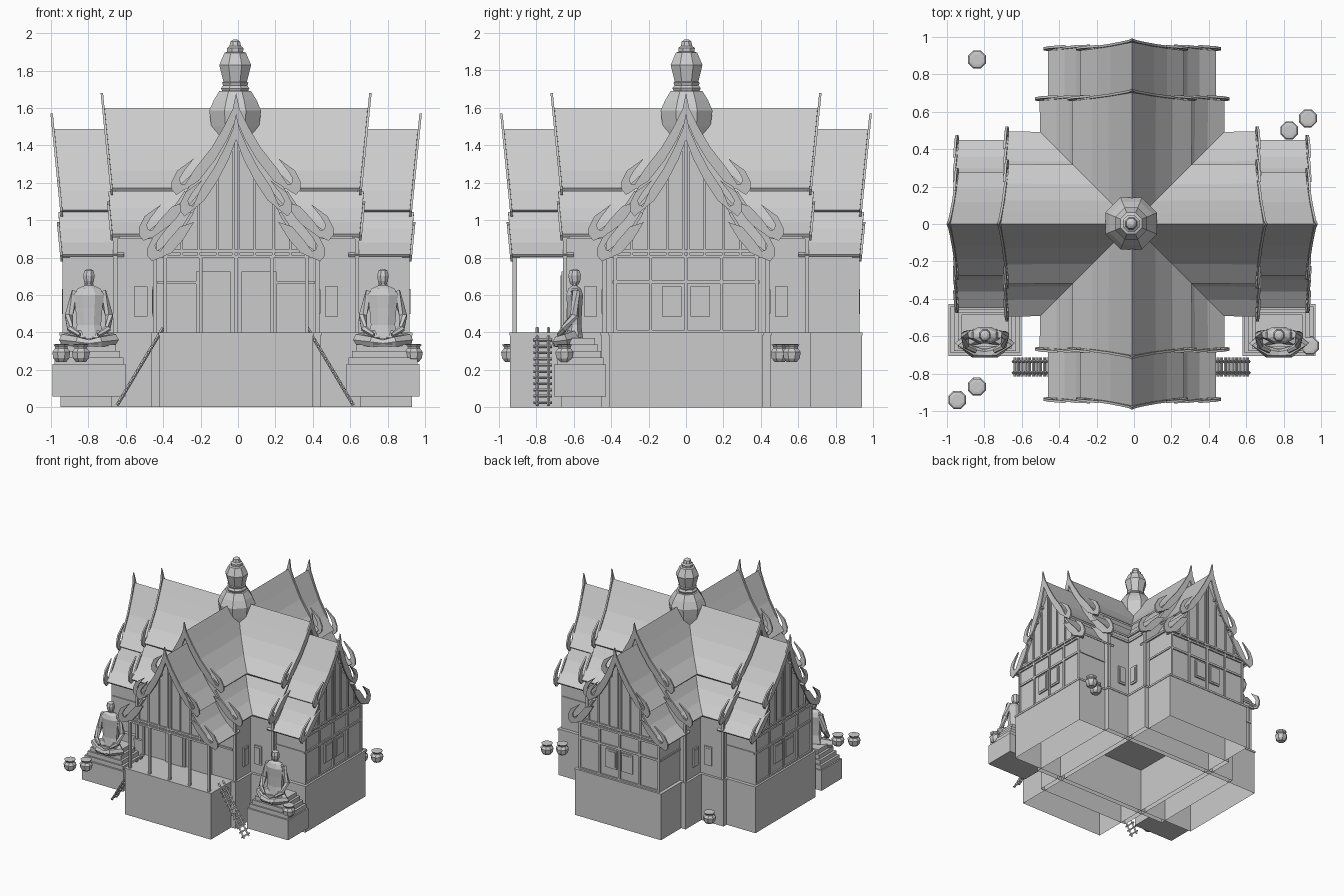
import bpy, bmesh, math
from collections import defaultdict
from mathutils import Vector

if "Cube" in bpy.data.objects:
    bpy.data.objects.remove(bpy.data.objects["Cube"])

CX, CY = -0.01, 0.0
parts = defaultdict(bmesh.new)
QUARTER = [(1, 0), (0, 1), (-1, 0), (0, -1)]      # arms: right, back, left, front
FRONT = 3


def place(k, a, d, z):
    """Arm coordinates (along, sideways, up) to world."""
    c, s = QUARTER[k]
    return Vector((CX + a * c - d * s, CY + a * s + d * c, z))


def loft(name, loops):
    """Skin closed rings of points and cap both ends."""
    bm = parts[name]
    vs = [[bm.verts.new(p) for p in lp] for lp in loops]
    n = len(vs[0])
    for A, B in zip(vs, vs[1:]):
        for i in range(n):
            j = (i + 1) % n
            bm.faces.new((A[i], A[j], B[j], B[i]))
    bm.faces.new(vs[0][::-1])
    bm.faces.new(vs[-1])


def prism(name, k, outline, a0, a1):
    f0 = a0 if callable(a0) else (lambda z: a0)
    f1 = a1 if callable(a1) else (lambda z: a1)
    loft(name, [[place(k, f(z), d, z) for d, z in outline] for f in (f0, f1)])


def box(name, k, a0, a1, d0, d1, z0, z1):
    prism(name, k, [(d0, z0), (d1, z0), (d1, z1), (d0, z1)], a0, a1)


def world_box(name, x0, x1, y0, y1, z0, z1):
    loft(name, [[(x0, y0, z), (x1, y0, z), (x1, y1, z), (x0, y1, z)] for z in (z0, z1)])


def lathe(name, x, y, rings, n=8, squash=1.0):
    loft(name, [[(x + r * math.cos((i + .5) * math.tau / n),
                  y + squash * r * math.sin((i + .5) * math.tau / n), z)
                 for i in range(n)] for z, r in rings])


def tube(name, pts, radii, n=6):
    pts = [Vector(p) for p in pts]
    loops = []
    for i, (p, r) in enumerate(zip(pts, radii)):
        t = pts[min(i + 1, len(pts) - 1)] - pts[max(i - 1, 0)]
        q = t.to_track_quat('Z', 'Y')
        loops.append([p + q @ Vector((r * math.cos(j * math.tau / n), r * math.sin(j * math.tau / n), 0))
                      for j in range(n)])
    loft(name, loops)


# roof cross-sections: upper and lower roof, two tiers each
UPPER = [[(0, 1.59), (.055, 1.485), (.12, 1.375), (.21, 1.26), (.315, 1.165)],
         [(.27, 1.15), (.33, 1.06), (.40, .985), (.49, .92)]]
LOWER = [[(0, 1.48), (.05, 1.375), (.11, 1.26), (.18, 1.155), (.27, 1.05)],
         [(.235, 1.04), (.29, .95), (.355, .875), (.445, .81)]]
HOOK = [(.005, -.03), (.03, 0), (.03, .04), (0, .10), (-.09, .165),
        (-.035, .095), (-.012, .055), (-.02, .03), (-.04, .025)][::-1]


def roof_tier(name, k, s, pts, start, end):
    bm = parts[name]
    lean = lambda z: end + .1 * (z - pts[-1][1])
    rows = [(bm.verts.new(place(k, d if start is None else start, s * d, z)),
             bm.verts.new(place(k, lean(z), s * d, z))) for d, z in pts]
    for A, B in zip(rows, rows[1:]):
        bm.faces.new((A[0], A[1], B[1], B[0]))
    # gable board with ridge spike and horn
    top = [(d + .01, z + .015) for d, z in pts[1:-1]]
    if pts[0][0] == 0:
        top = [(0, pts[0][1] + .09), (.018, pts[0][1] + .005)] + top
    de, ze = pts[-1]
    horn = [(de + x, ze + z) for x, z in HOOK]
    low = [(max(d - .01, 0), z - .05) for d, z in pts[:-1]][::-1]
    outline = [(s * d, z) for d, z in top + horn + low]
    prism("gable_boards", k, outline, lean, lambda z: lean(z) + .013)
    # purlin ends
    for (d, z), (d2, z2) in zip(pts[1:], pts[2:]):
        x, h = s * (d + d2) / 2, (z + z2) / 2 - .035
        box("purlins", k, end - .04, end + .012, x - .009, x + .009, h - .009, h + .009)


def house(hw, zlow, prof):
    half = [(d, z - .02) for d, z in prof if d < hw - .02]
    side = [(hw, zlow)] + [(hw, prof[-1][1] + .035)] + half[:0:-1]
    return side + [half[0]] + [(-d, z) for d, z in side[::-1]]


UP_PROF = UPPER[0][:4] + [(.29, 1.14)] + UPPER[1][1:]
LOW_PROF = LOWER[0][:4] + [(.25, 1.03)] + LOWER[1][1:]


def window(k, a, d, w, z0=.485, z1=.645):
    box("windows", k, a, a + .012, d - w, d + w, z0, z1)
    box("window_panels", k, a, a + .016, d - w + .012, d + w - .012, z0 + .014, z1 - .014)


for k in range(4):
    # roofs, mitred at the crossing
    for s in (-1, 1):
        for t in (0, 1):
            roof_tier("roof_upper", k, s, UPPER[t], None, .66)
            roof_tier("roof_lower", k, s, LOWER[t], .6, .928)
    # walls of inner arm with corner posts and side windows
    prism("walls_inner", k, house(.435, .4, UP_PROF), .2, .648)
    for s in (-1, 1):
        e0, e1 = sorted((s * .425, s * .445))
        box("timbers", k, .635, .658, e0, e1, .4, .95)
        box("timbers", k, .44, .65, e0, e1, .90, .92)
        w0, w1 = sorted((s * .43, s * .447))
        box("windows", k, .475, .545, w0, w1, .485, .645)
        w0, w1 = sorted((s * .43, s * .451))
        box("window_panels", k, .487, .533, w0, w1, .5, .63)
    # outer arm: closed hall, or open porch at the front
    porch = k == FRONT
    A = .915
    if porch:
        prism("porch_gable", k, house(.385, .8, LOW_PROF), A - .02, A)
        for s in (-1, 1):
            box("timbers", k, .64, A, s * .375 - .008, s * .375 + .008, .8, .825)
            for d0 in (.03, ):
                e0, e1 = sorted((s * .03, s * .215))
                box("doors", k, .64, .664, e0, e1, .4, .725)
                e0, e1 = sorted((s * .05, s * .195))
                box("door_panels", k, .64, .67, e0, e1, .4, .705)
            e0, e1 = sorted((s * .215, s * .42))
            box("timbers", k, .645, .658, e0, e1, .66, .675)
    else:
        prism("walls_outer", k, house(.385, .4, LOW_PROF), .5, A)
        box("timbers", k, A - .01, A + .011, -.385, .385, .662, .68)
        window(k, A, -.075, .052)
        window(k, A, .075, .052)
        for s in (-1, 1):
            e0, e1 = sorted((s * .38, s * .393))
            box("timbers", k, .65, A, e0, e1, .662, .678)
    for d in (-.378, -.19, 0, .19, .378):
        box("timbers", k, A - .012, A + .012, d - .009, d + .009, .4, .81)
    for z in (.405, .805, .835):
        if z > .5 or not porch:
            box("timbers", k, A - .01, A + .012, -.387, .387, z - .008, z + .008)
    for d, z in ((-.29, .93), (-.2, 1.1), (-.1, 1.25), (-.014, 1.42),
                 (.014, 1.42), (.1, 1.25), (.2, 1.1), (.29, .93)):
        box("timbers", k, A - .01, A + .01, d - .007, d + .007, .81, z)

# plinth, open underneath, with floor slabs
for k in (0, 1):
    for L, w in ((.94, .41), (.665, .452)):
        box("plinth", k, -L, L, -w, w, 0, .385)
        box("floor_slab", k, -L - .004, L + .004, -w - .004, w + .004, .383, .4)
bm = parts["plinth"]
bmesh.ops.delete(bm, geom=[f for f in bm.faces if all(v.co.z < 1e-4 for v in f.verts)],
                 context='FACES_ONLY')

# spire
lathe("spire", CX - .005, .003, [(1.42, .122), (1.5, .138), (1.585, .15), (1.64, .125), (1.69, .092), (1.69, .075),
      (1.705, .082), (1.72, .07), (1.735, .076), (1.74, .068), (1.83, .092), (1.895, .062),
      (1.9, .046), (1.92, .048), (1.93, .034), (1.955, .028), (1.965, .012)])

# seated statues on stepped pedestals
for cx in (-.797, .775):
    world_box("pedestal", cx - .196, cx + .196, -.705, -.428, .057, .23)
    for i in range(4):
        hx = .185 - .02 * i
        world_box("pedestal_steps", cx - hx, cx + hx, -.69 + .012 * i, -.44 - .015 * i,
                  .23 + .035 * i, .265 + .035 * i)
    lathe("statue_body", cx, -.595, [(.36, .09), (.44, .07), (.53, .078), (.6, .088), (.635, .065),
                                     (.65, .028), (.665, .024)], 8, .55)
    lathe("statue_head", cx, -.595, [(.655, .02), (.675, .029), (.705, .033), (.73, .026), (.738, .012)], 8, 1.1)
    for s in (-1, 1):
        tube("statue_arms", [(cx + s * .07, -.59, .62), (cx + s * .108, -.595, .49),
                             (cx + s * .1, -.65, .42), (cx + s * .05, -.68, .385)], [.024, .024, .019, .012])
        tube("statue_legs", [(cx + s * .04, -.6, .375), (cx + s * .125, -.645, .36),
                             (cx + s * .06, -.685, .35), (cx - s * .05, -.7, .335)], [.045, .036, .03, .014])

# water jars
for x, y in ((-.84, .88), (.83, .5), (.93, .565), (.94, -.65), (-.84, -.87), (-.945, -.94)):
    lathe("jars", x, y, [(.243, .03), (.262, .046), (.295, .052), (.315, .036), (.322, .036), (.335, .046), (.338, .03)])

# ladders to the porch
for s in (-1, 1):
    top, bot = Vector((CX - .005 + s * .385, 0, .425)), Vector((CX - .005 + s * .632, 0, .01))
    for y in (-.795, -.735):
        tube("ladder", [top + Vector((0, y, 0)), bot + Vector((0, y, 0))], [.009, .009], 4)
    for i in range(12):
        p = bot.lerp(top, (i + .5) / 12.5)
        tube("ladder", [p + Vector((0, -.815, 0)), p + Vector((0, -.715, 0))], [.008, .008], 4)

# objects
for name, bm in parts.items():
    if name.startswith("roof"):
        bmesh.ops.remove_doubles(bm, verts=bm.verts, dist=1e-4)
    bmesh.ops.recalc_face_normals(bm, faces=bm.faces)
    me = bpy.data.meshes.new(name)
    bm.to_mesh(me)
    bm.free()
    ob = bpy.data.objects.new(name, me)
    bpy.context.collection.objects.link(ob)
    if name.startswith("roof"):
        m = ob.modifiers.new("thickness", 'SOLIDIFY')
        m.thickness, m.offset = .016, 0
